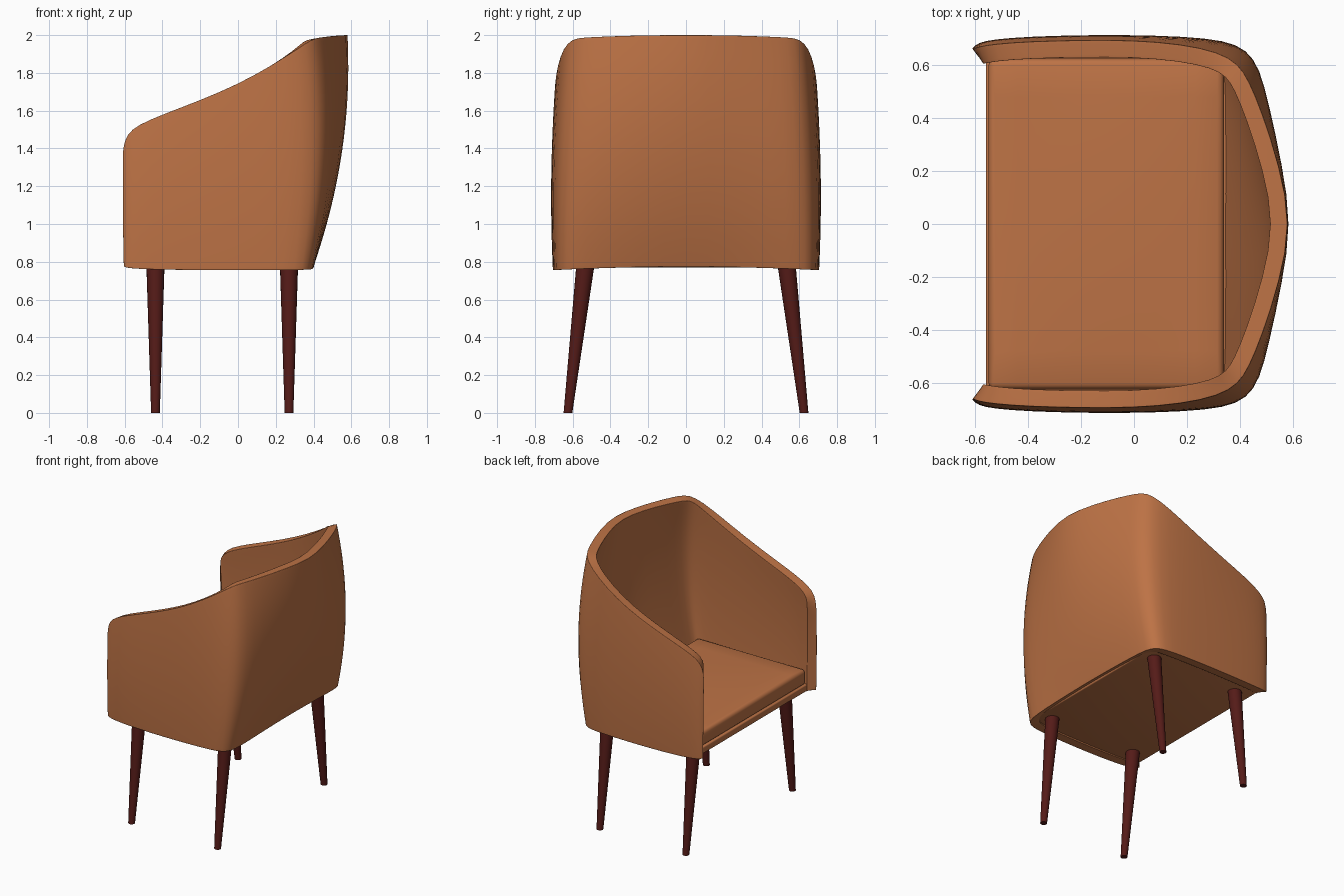
import bpy, bmesh, math
from mathutils import Vector

if "Cube" in bpy.data.objects:
    bpy.data.objects.remove(bpy.data.objects["Cube"])


def material(name, color):
    m = bpy.data.materials.new(name)
    m.diffuse_color = (*color, 1)
    m.use_nodes = True
    m.node_tree.nodes["Principled BSDF"].inputs["Base Color"].default_value = m.diffuse_color
    return m


FABRIC = material("tan_fabric", (0.51, 0.17, 0.06))
WOOD = material("dark_wood", (0.09, 0.011, 0.009))


def add_object(name, bm, mat):
    bmesh.ops.recalc_face_normals(bm, faces=bm.faces)
    me = bpy.data.meshes.new(name)
    bm.to_mesh(me)
    bm.free()
    ob = bpy.data.objects.new(name, me)
    bpy.context.collection.objects.link(ob)
    me.materials.append(mat)
    bpy.ops.object.select_all(action='DESELECT')
    bpy.context.view_layer.objects.active = ob
    ob.select_set(True)
    bpy.ops.object.shade_smooth_by_angle(angle=math.radians(40))
    return ob


# Wrap-around shell: columns from arm front to back centre
# (bottom x, y, z), (mid x, y), (top x, y, z) on the outer surface
COLUMNS = [
    ((-.605, .665, .775), (-.61, .665), (-.61, .66, 1.40)),
    ((-.59, .68, .768), (-.59, .685), (-.59, .67, 1.475)),
    ((-.53, .69, .762), (-.53, .698), (-.53, .68, 1.525)),
    ((-.40, .70, .758), (-.40, .708), (-.40, .69, 1.58)),
    ((-.20, .705, .756), (-.20, .714), (-.20, .695, 1.655)),
    ((.00, .705, .756), (.00, .714), (.00, .695, 1.74)),
    ((.17, .70, .756), (.19, .708), (.18, .68, 1.84)),
    ((.31, .69, .756), (.35, .69), (.32, .65, 1.93)),
    ((.37, .66, .758), (.43, .655), (.395, .605, 1.98)),
    ((.395, .60, .760), (.475, .59), (.435, .54, 1.988)),
    ((.40, .45, .766), (.505, .46), (.485, .42, 1.993)),
    ((.40, .23, .772), (.54, .235), (.55, .22, 2.0)),
    ((.40, .00, .775), (.558, .00), (.595, .00, 2.0)),
]
ROWS = 10


def column(c, side):
    (bx, by, bz), (mx, my), (tx, ty, tz) = c
    pts = []
    for i in range(ROWS + 1):
        t = i / ROWS
        a, b, d = (1 - t) * (1 - 2 * t), 4 * t * (1 - t), t * (2 * t - 1)
        pts.append((a * bx + b * mx + d * tx,
                    side * (a * by + b * my + d * ty), bz + (tz - bz) * t))
    return pts


bm = bmesh.new()
cols = [column(c, 1) for c in COLUMNS] + [column(c, -1) for c in COLUMNS[-2::-1]]
grid = [[bm.verts.new(p) for p in col] for col in cols]
for a, b in zip(grid, grid[1:]):
    for i in range(ROWS):
        bm.faces.new((a[i], a[i + 1], b[i + 1], b[i]))
# make the outer side face away from the seat
bmesh.ops.recalc_face_normals(bm, faces=bm.faces)
bm.normal_update()
bm.faces.ensure_lookup_table()
f = bm.faces[5 * ROWS]
flip = f.normal.y * f.calc_center_median().y < 0
shell = add_object("shell", bm, FABRIC)
if flip:
    shell.data.flip_normals()
s = shell.modifiers.new("thickness", 'SOLIDIFY')
s.thickness, s.offset, s.use_even_offset = 0.065, -1, True
b = shell.modifiers.new("soft_edge", 'BEVEL')
b.width, b.segments, b.limit_method, b.angle_limit = 0.02, 2, 'ANGLE', math.radians(50)
d = shell.modifiers.new("smooth", 'SUBSURF')
d.levels = d.render_levels = 1


# Seat base and cushion: rounded boxes, the cushion slightly crowned
def rounded_box(name, lo, hi, radius, crown=0.0):
    lo, hi = Vector(lo), Vector(hi)
    bm = bmesh.new()
    bmesh.ops.create_cube(bm, size=1)
    for v in bm.verts:
        v.co = (lo + hi) / 2 + v.co * (hi - lo)
    bmesh.ops.bevel(bm, geom=bm.edges[:], offset=radius, segments=3,
                    profile=0.5, affect='EDGES')
    if crown:
        top = [e for e in bm.edges if all(v.co.z > hi.z - 1e-4 for v in e.verts)]
        bmesh.ops.subdivide_edges(bm, edges=top, cuts=9, use_grid_fill=True)
        for v in bm.verts:
            if v.co.z > hi.z - 1e-4:
                p = (v.co - (lo + hi) / 2)
                u, w = 2 * p.x / (hi.x - lo.x), 2 * p.y / (hi.y - lo.y)
                v.co.z += crown * max(0, 1 - u * u) * max(0, 1 - w * w)
    return add_object(name, bm, FABRIC)


rounded_box("seat_base", (-.56, -.65, .77), (.37, .65, .82), .008)
rounded_box("seat_cushion", (-.55, -.625, .815), (.34, .625, .93), .025, .02)


# Tapered legs splayed sideways
def leg(name, x, side):
    bm = bmesh.new()
    rings = []
    for y, z, r in ((.625, 0, .023), (.533, .78, .048)):
        rings.append([bm.verts.new((x + r * math.cos(k * math.tau / 20),
                                    side * y + r * math.sin(k * math.tau / 20), z))
                      for k in range(20)])
    for k in range(20):
        j = (k + 1) % 20
        bm.faces.new((rings[0][k], rings[0][j], rings[1][j], rings[1][k]))
    for r in rings:
        bm.faces.new(r)
    add_object(name, bm, WOOD)


for label, x in (("front_leg", -.437), ("back_leg", .27)):
    for tag, side in (("left", 1), ("right", -1)):
        leg(f"{label}_{tag}", x, side)
